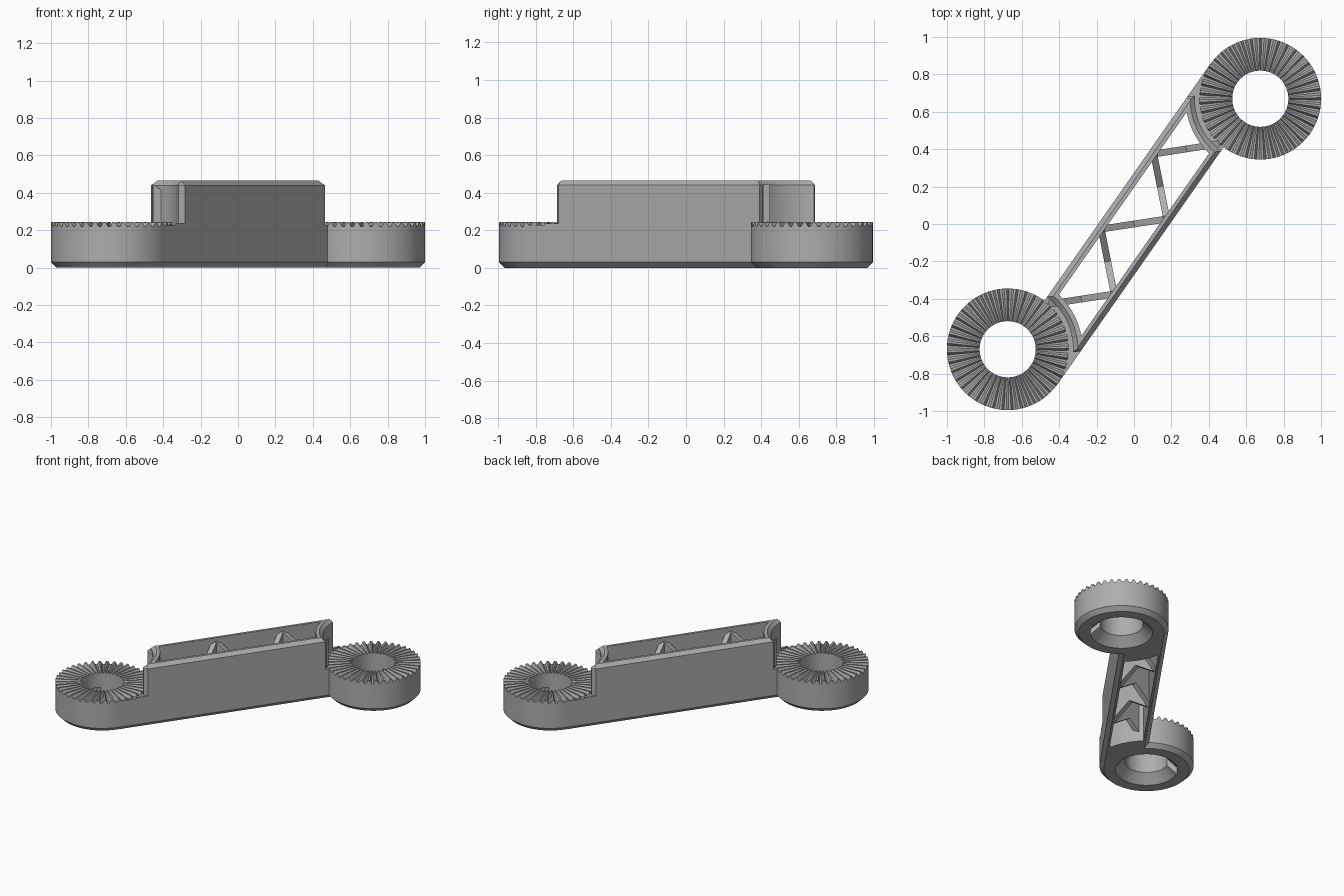
import bpy, bmesh, math
from mathutils import Vector, Matrix

if "Cube" in bpy.data.objects:
    bpy.data.objects.remove(bpy.data.objects["Cube"], do_unlink=True)

gray = bpy.data.materials.new("plain_gray")
gray.use_nodes = True
gray.diffuse_color = (0.42, 0.42, 0.42, 1)
gray.node_tree.nodes["Principled BSDF"].inputs["Base Color"].default_value = gray.diffuse_color

# Everything is laid out along the beam axis, then turned by TURN
TURN = math.radians(55)
RU, RV = 0.936, -0.169          # centre of the right ring
RING_R, BORE_R, HALF_W = 0.325, 0.15, 0.157
TOP, DECK = 0.465, 0.235
TEETH = 40
SEG = TEETH * 4


def finish(name, bm):
    bmesh.ops.recalc_face_normals(bm, faces=bm.faces)
    mesh = bpy.data.meshes.new(name)
    bm.to_mesh(mesh)
    bm.free()
    mesh.materials.append(gray)
    ob = bpy.data.objects.new(name, mesh)
    bpy.context.collection.objects.link(ob)
    return ob


def box(name, lo, hi, bevel=0, rule=None, matrix=Matrix()):
    lo, hi = Vector(lo), Vector(hi)
    bm = bmesh.new()
    bmesh.ops.create_cube(bm, size=1)
    for v in bm.verts:
        v.co = (lo + hi) / 2 + v.co * (hi - lo)
    if bevel:
        edges = [e for e in bm.edges if rule((e.verts[0].co + e.verts[1].co) / 2)]
        bmesh.ops.bevel(bm, geom=edges, offset=bevel, segments=1, affect='EDGES')
    bm.transform(matrix)
    return finish(name, bm)


def prism(name, points, shift, matrix=Matrix()):
    bm = bmesh.new()
    face = bm.faces.new([bm.verts.new(p) for p in points])
    out = bmesh.ops.extrude_face_region(bm, geom=[face])
    bmesh.ops.translate(bm, vec=shift, verts=[g for g in out["geom"] if isinstance(g, bmesh.types.BMVert)])
    bm.transform(matrix)
    return finish(name, bm)


def lathe(name, rows, matrix, closed):
    """Revolve rows of (radius, height at a crest, height at a valley)."""
    bm = bmesh.new()
    rings = []
    for r, crest, valley in rows:
        rings.append([bm.verts.new((r * math.cos(i * math.tau / SEG), r * math.sin(i * math.tau / SEG),
                                    crest if i % 4 < 2 else valley)) for i in range(SEG)])
    pairs = list(zip(rings, rings[1:]))
    if closed:
        pairs.append((rings[-1], rings[0]))
    else:
        bm.faces.new(rings[0])
        bm.faces.new(rings[-1])
    for a, b in pairs:
        for i in range(SEG):
            j = (i + 1) % SEG
            bm.faces.new((a[i], a[j], b[j], b[i]))
    bm.transform(matrix)
    return finish(name, bm)


def combine(target, tools, operation):
    for tool in tools:
        mod = target.modifiers.new("cut", 'BOOLEAN')
        mod.operation, mod.solver, mod.object = operation, 'EXACT', tool
        bpy.context.view_layer.objects.active = target
        bpy.ops.object.modifier_apply(modifier=mod.name)


helpers, parts = [], []
half_turn = Matrix.Rotation(math.pi, 4, 'Z')
right_end = Matrix.Translation((RU, RV, 0))
ends = {"right": right_end, "left": half_turn @ right_end}

# Beam: long low base plus a taller bevelled upper body
beam = box("beam", (-RU, -HALF_W, 0), (RU, HALF_W, DECK), 0.03,
           lambda m: m.z < 0.01 and abs(m.y) > 0.1)
upper = box("beam_upper", (-0.745, -HALF_W, 0.1), (0.745, HALF_W, TOP), 0.025,
            lambda m: m.z > 0.11)
helpers.append(upper)
combine(beam, [upper], 'UNION')

# Hollow inside the beam, with ends curved around the rings
inner_v, hollow_r = 0.112, 0.40
curve = []
for k in range(13):
    v = -inner_v + 2 * inner_v * k / 12
    curve.append(Vector((RU - math.sqrt(hollow_r ** 2 - (v - RV) ** 2), v, -0.1)))
outline = curve + [half_turn @ p for p in curve]
hollow = prism("hollow_cutter", outline, (0, 0, 1))
helpers.append(hollow)
combine(beam, [hollow], 'DIFFERENCE')

# Toothed rings and the clearances they need in the beam
clearance = [(0.235, -0.02), (0.155, 0.06), (0.155, 0.21), (0.322, 0.21), (0.322, DECK - 0.008),
             (0.35, DECK - 0.008), (0.35, TOP - 0.025), (0.40, TOP + 0.025)]
ring_rows = [(0.215, 0, 0), (RING_R - 0.03, 0, 0), (RING_R, 0.03, 0.03), (RING_R, 0.243, 0.22),
             (BORE_R, 0.24, 0.229), (BORE_R, 0.065, 0.065)]
for side, place in ends.items():
    cutter = lathe(side + "_clearance_cutter", [(r, z, z) for r, z in clearance], place, False)
    slots = [box(side + "_slot_cutter", (0.1, -0.038, -0.05), (0.215, 0.038, 0.12),
                 matrix=place @ Matrix.Rotation(math.radians(a), 4, 'Z'))
             for a in (30, 150, 270)]
    # slots keep the same pose on both ends through the half turn
    ring = lathe(side + "_toothed_ring", ring_rows, place, True)
    combine(ring, slots, 'DIFFERENCE')
    combine(beam, [cutter] + slots, 'DIFFERENCE')
    helpers += [cutter] + slots
    parts.append(ring)
parts.append(beam)

# Zigzag ribs, notched in a V at top and bottom
nodes = [Vector(((k - 2.5) * 0.245, 0.128 * (-1) ** k, 0)) for k in range(6)]
for n, node in enumerate(nodes):
    node.y *= 1 if nodes[5].y < 0 else -1
low, high, notch, thick = 0.02, 0.445, 0.12, 0.036
for n, (a, b) in enumerate(zip(nodes, nodes[1:])):
    span = b - a
    length = span.length
    pose = Matrix.Translation(a) @ Matrix.Rotation(math.atan2(span.y, span.x), 4, 'Z')
    shape = [(0, low), (length / 2, low + notch), (length, low),
             (length, high), (length / 2, high - notch), (0, high)]
    parts.append(prism("rib_%d" % (n + 1), [(s, -thick / 2, z) for s, z in shape], (0, thick, 0), pose))

for ob in helpers:
    bpy.data.objects.remove(ob, do_unlink=True)

# Turn into place and shade
bpy.ops.object.select_all(action='DESELECT')
for ob in parts:
    ob.data.transform(Matrix.Rotation(TURN, 4, 'Z'))
    ob.select_set(True)
bpy.context.view_layer.objects.active = beam
bpy.ops.object.shade_smooth_by_angle(angle=math.radians(20))
